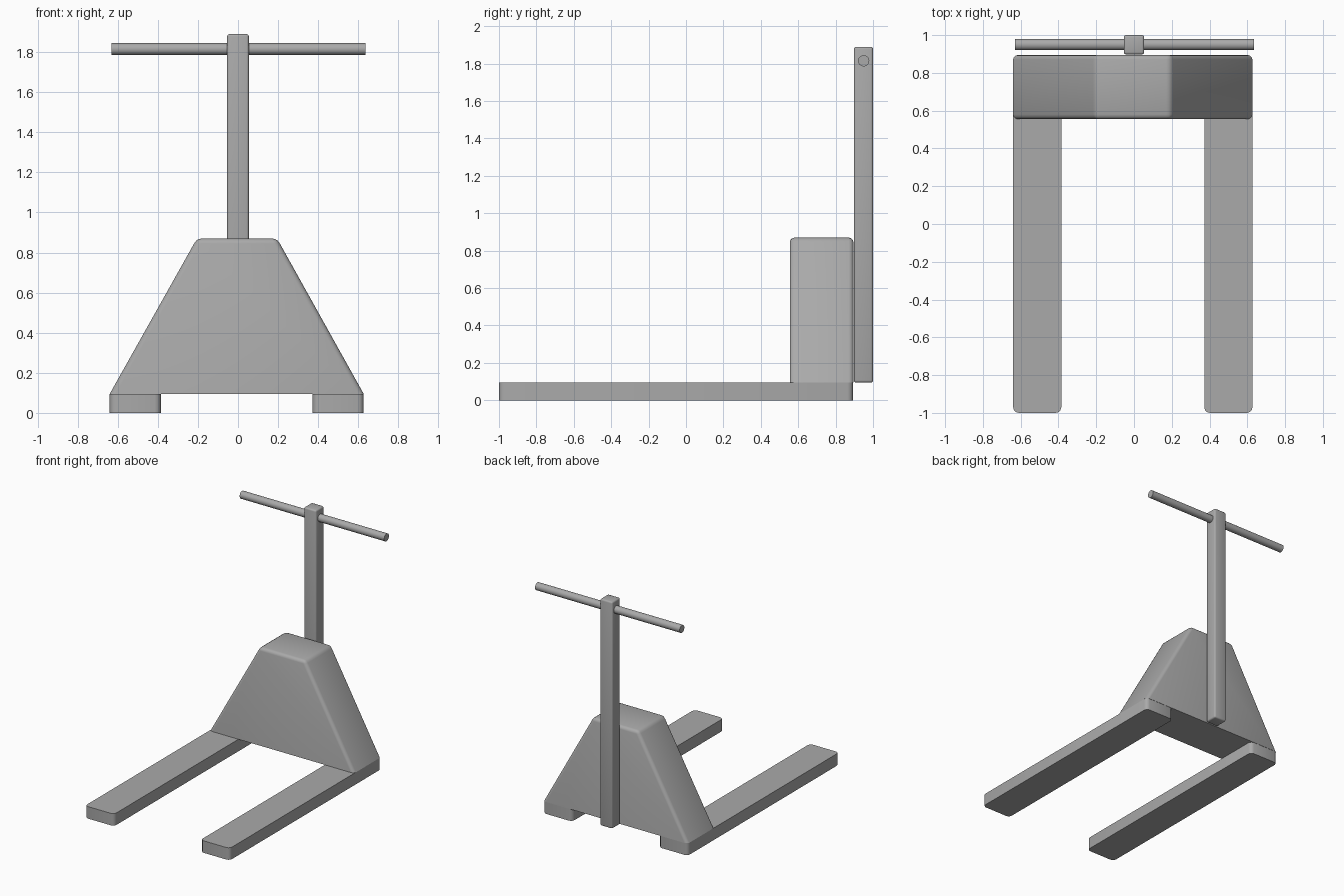
import bpy, bmesh, math

cube = bpy.data.objects.get("Cube")
if cube:
    bpy.data.objects.remove(cube, do_unlink=True)

grey = bpy.data.materials.new("plain grey")
grey.use_nodes = True
color = (0.4, 0.4, 0.4, 1)
grey.diffuse_color = color
grey.node_tree.nodes["Principled BSDF"].inputs["Base Color"].default_value = color


def finish(bm, name):
    """Turn a bmesh into a named, smooth-by-angle object."""
    bmesh.ops.recalc_face_normals(bm, faces=bm.faces)
    mesh = bpy.data.meshes.new(name)
    bm.to_mesh(mesh)
    bm.free()
    mesh.materials.append(grey)
    obj = bpy.data.objects.new(name, mesh)
    bpy.context.collection.objects.link(obj)
    bpy.ops.object.select_all(action='DESELECT')
    obj.select_set(True)
    bpy.context.view_layer.objects.active = obj
    bpy.ops.object.shade_smooth_by_angle(angle=math.radians(35))
    return obj


def block(name, x, y, z, width, rule, top_x=None):
    """Rounded block; rule picks bevelled edges, top_x narrows the top."""
    bm = bmesh.new()
    bmesh.ops.create_cube(bm, size=1)
    for v in bm.verts:
        xs = top_x if top_x and v.co.z > 0 else x
        v.co = (xs[v.co.x > 0], y[v.co.y > 0], z[v.co.z > 0])
    edges = [e for e in bm.edges if rule(e)]
    bmesh.ops.bevel(bm, geom=edges, offset=width, segments=3,
                    profile=0.5, affect='EDGES')
    return finish(bm, name)


def upright(e):
    return abs(e.verts[0].co.z - e.verts[1].co.z) > 0.01


# Forks, rounded only on their upright edges
block("right_fork", (-0.64, -0.385), (-1, 0.893), (0, 0.095), 0.03, upright)
block("left_fork", (0.372, 0.627), (-1, 0.893), (0, 0.095), 0.03, upright)

# Tapered housing with a sharp flat underside
block("housing", (-0.64, 0.627), (0.555, 0.895), (0.095, 0.87), 0.025,
      lambda e: max(v.co.z for v in e.verts) > 0.5, top_x=(-0.205, 0.195))

# Upright steering post
block("post", (-0.054, 0.054), (0.898, 1), (0.095, 1.89), 0.012,
      lambda e: True)

# Round crossbar through the post
bm = bmesh.new()
bmesh.ops.create_cone(bm, cap_ends=True, segments=24, radius1=0.03,
                      radius2=0.03, depth=1.266)
bar = finish(bm, "handle_bar")
bar.rotation_euler.y = math.pi / 2
bar.location = (0.003, 0.95, 1.815)
